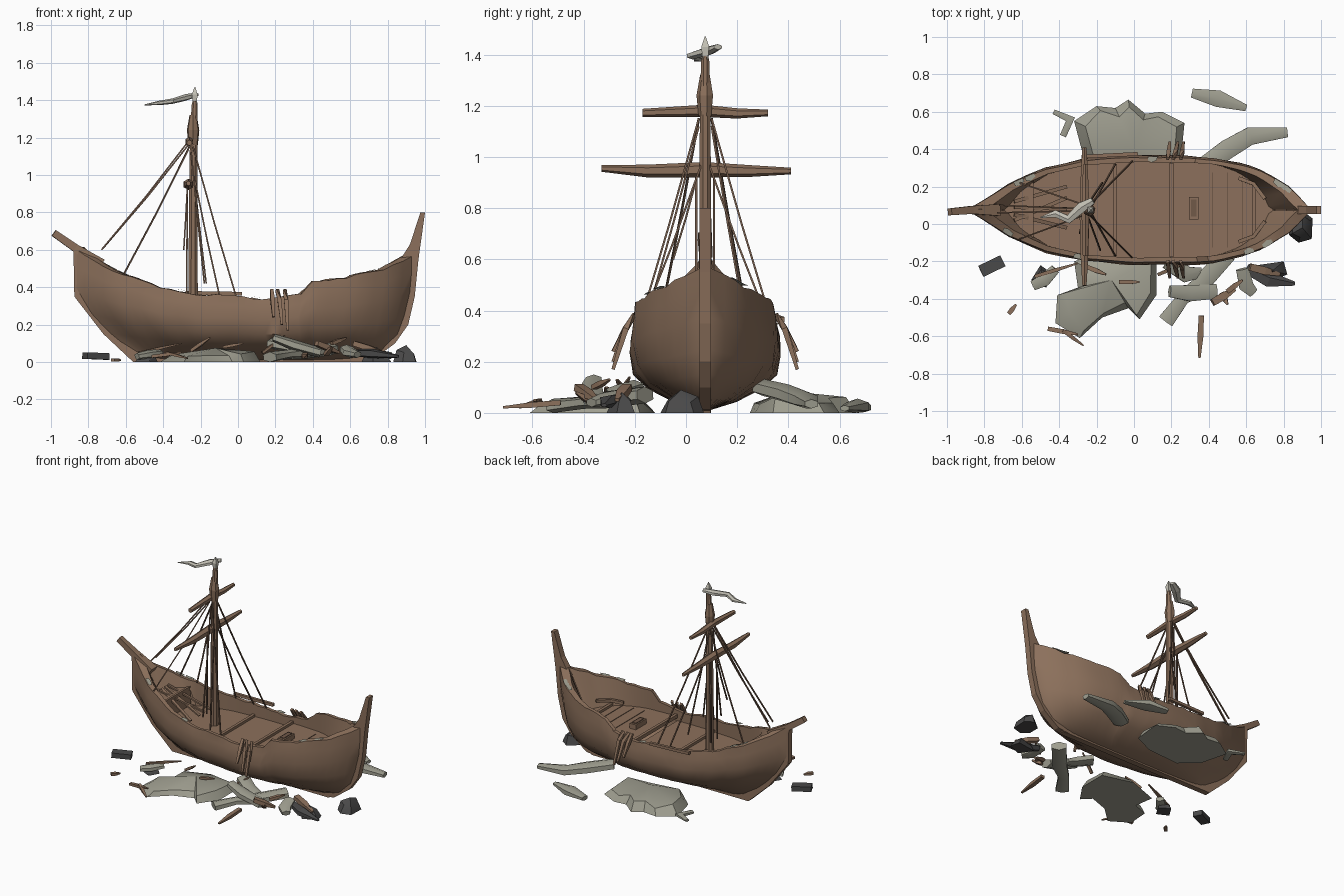
import bpy, bmesh, math, random
from mathutils import Vector

if "Cube" in bpy.data.objects:
    bpy.data.objects.remove(bpy.data.objects["Cube"])

random.seed(4)
CY = 0.075  # ship centre line


def mat(name, c):
    m = bpy.data.materials.new(name)
    m.diffuse_color = (*c, 1)
    m.use_nodes = True
    m.node_tree.nodes["Principled BSDF"].inputs["Base Color"].default_value = m.diffuse_color
    return m


WOOD = mat("weathered wood", (0.262, 0.163, 0.106))
SPAR = mat("dark spar wood", (0.165, 0.1, 0.066))
STONE = mat("pale grey stone", (0.35, 0.345, 0.28))
DARK = mat("dark rock", (0.068, 0.067, 0.067))
CLOTH = mat("pale cloth", (0.56, 0.54, 0.47))


def make(name, verts, faces, m, smooth=None):
    me = bpy.data.meshes.new(name)
    me.from_pydata([tuple(v) for v in verts], [], faces)
    bm = bmesh.new()
    bm.from_mesh(me)
    bmesh.ops.remove_doubles(bm, verts=bm.verts, dist=1e-5)
    bmesh.ops.recalc_face_normals(bm, faces=bm.faces)
    bm.to_mesh(me)
    bm.free()
    me.materials.append(m)
    ob = bpy.data.objects.new(name, me)
    bpy.context.collection.objects.link(ob)
    if smooth:
        bpy.ops.object.select_all(action='DESELECT')
        bpy.context.view_layer.objects.active = ob
        ob.select_set(True)
        bpy.ops.object.shade_smooth_by_angle(angle=math.radians(smooth))
    return ob


def lerp_table(tab, x):
    if x <= tab[0][0]:
        return tab[0][1]
    for (a, p), (b, q) in zip(tab, tab[1:]):
        if x <= b:
            return p + (q - p) * (x - a) / (b - a)
    return tab[-1][1]


def tube(name, pts, radii, m, sides=6, flat=1.0, smooth=None):
    """Tapered tube along a path; flat squashes it vertically."""
    pts = [Vector(p) for p in pts]
    if isinstance(radii, (int, float)):
        radii = [radii] * len(pts)
    verts, faces, n = [], [], len(pts)
    for i, p in enumerate(pts):
        d = (pts[min(i + 1, n - 1)] - pts[max(i - 1, 0)]).normalized()
        ref = Vector((1, 0, 0)) if abs(d.z) > 0.9 else Vector((0, 0, 1))
        s = d.cross(ref).normalized()
        u = s.cross(d)
        for k in range(sides):
            a = 2 * math.pi * (k + 0.5) / sides
            v = p + radii[i] * (math.cos(a) * s + flat * math.sin(a) * u)
            v.z = max(v.z, 0)
            verts.append(v)
    for i in range(n - 1):
        for k in range(sides):
            a, b = i * sides + k, i * sides + (k + 1) % sides
            faces.append((a, b, b + sides, a + sides))
    faces += [tuple(range(sides)), tuple(range((n - 1) * sides, n * sides))]
    return make(name, verts, faces, m, smooth)


def box(name, c, size, m, rot=0.0, tilt=0.0):
    bm = bmesh.new()
    bmesh.ops.create_cube(bm, size=1)
    me = bpy.data.meshes.new(name)
    bm.to_mesh(me)
    bm.free()
    me.materials.append(m)
    ob = bpy.data.objects.new(name, me)
    ob.location, ob.scale, ob.rotation_euler = c, size, (0, tilt, rot)
    bpy.context.collection.objects.link(ob)
    return ob


def profile(name, pts, half, m):
    """Side outline in x/z, thickened across the centre line."""
    n = len(pts)
    v = [(x, CY + s * half, z) for s in (-1, 1) for x, z in pts]
    f = [tuple(range(n)), tuple(range(n, 2 * n))]
    f += [(i, (i + 1) % n, (i + 1) % n + n, i + n) for i in range(n)]
    return make(name, v, f, m)


def mound(name, outline, peak, h, m, k0=.2, k1=.4):
    """Faceted slab: ground outline, raised shoulder and peak."""
    n = len(outline)
    v = [(x, y, 0) for x, y in outline]
    for x, y in outline:
        k = random.uniform(k0, k1)
        v.append((x + (peak[0] - x) * k, y + (peak[1] - y) * k, h * random.uniform(0.4, 0.75)))
    v.append((*peak, h))
    f = [tuple(range(n))]
    for i in range(n):
        j = (i + 1) % n
        f += [(i, j, j + n, i + n), (i + n, j + n, 2 * n)]
    return make(name, v, f, m, 35)


# --- hull lofted from side curves ---
WIDTH = [(-.87, .015), (-.8, .055), (-.67, .14), (-.58, .18), (-.47, .225), (-.26, .272), (0, .288),
         (.3, .285), (.45, .275), (.6, .242), (.7, .205), (.83, .125), (.9, .055), (.93, .02)]
SHEER = [(-.87, .61), (-.75, .53), (-.6, .46), (-.4, .395), (-.2, .36), (0, .35), (.15, .335), (.33, .36),
         (.4, .43), (.6, .455), (.8, .5), (.93, .56)]
# level, relative width, bow x, stern x
LEVELS = [(0, .06, -.55, .68), (.1, .42, -.60, .79), (.25, .76, -.70, .86), (.42, .96, -.79, .89),
          (.65, 1.02, -.87, .92), (.85, 1.0, -.87, .93), (1, .97, -.87, .93)]


def deck_z(x):
    return 0.40 if x < -.55 else (0.27 if x < .2 else 0.30)


stations = sorted([-.87 + 1.8 * i / 36 for i in range(37)] + [.34, .4])
NS = len(stations)
rows = len(LEVELS) + 2
verts, faces = [], []
for side in (-1, 1):
    base = len(verts)
    for x0 in stations:
        s = (x0 + .87) / 1.8
        w, top = lerp_table(WIDTH, x0), lerp_table(SHEER, x0)
        top += random.uniform(-.007, .007)
        for t, f, xl, xr in LEVELS:
            dent = 1 + .04 * math.sin(11 * x0 + 8 * t + side) * math.sin(9 * t + 5 * x0) * (1 - .6 * t)
            verts.append((xl + (xr - xl) * s, CY + side * w * f * dent, .01 + (top - .01) * t))
        wi = max(w - .032, .002)
        end = max(abs(x0) - .45, 0)  # inner wall leans in towards the ends
        verts.append((x0 * (.98 - .08 * end), CY + side * wi, top))
        verts.append((x0 * (.98 - .4 * end), CY + side * max(wi - .06 * end, .002), min(deck_z(x0), top) - .02))
    for i in range(NS - 1):
        for r in range(rows - 1):
            a = base + i * rows + r
            faces.append((a, a + rows, a + rows + 1, a + 1))
half = NS * rows
for i in range(NS - 1):  # keel strip
    faces.append((i * rows, (i + 1) * rows, half + (i + 1) * rows, half + i * rows))
for i in (0, NS - 1):  # close the ends
    for r in range(len(LEVELS) - 1):
        a = i * rows + r
        faces.append((a, a + 1, half + a + 1, half + a))
hull = make("hull", verts, faces, WOOD, 40)

# lichen patches on top of the rail
for x0, side in [(-.62, 1), (-.56, 1), (-.68, -1), (-.3, -1), (.62, -1), (.72, -1), (.82, 1), (.78, 1), (.1, 1)]:
    pts = []
    for x, k in ((x0 - .025, .7), (x0, 1), (x0 + .025, .6)):
        w, z = lerp_table(WIDTH, x), lerp_table(SHEER, x) + .008
        pts += [(x, CY + side * (w - .002), z), (x * .985, CY + side * (w - .032 * k), z)]
    make("rail_lichen", pts, [(0, 1, 3, 2), (2, 3, 5, 4)], STONE)

# decks, one per height
for name, a, b in (("bow_deck", -.8, -.56), ("main_deck", -.58, .2), ("stern_deck", .2, .84)):
    v, n = [], 12
    z = deck_z((a + b) / 2)
    for i in range(n + 1):
        x = a + (b - a) * i / n
        w = max(lerp_table(WIDTH, x) - .026, .004)
        v += [(x * .97, CY - w, z), (x * .97, CY + w, z)]
    make(name, v, [(2 * i, 2 * i + 1, 2 * i + 3, 2 * i + 2) for i in range(n)], WOOD)
# deck steps, beams and hatch
box("bow_step", (-.545, CY, .335), (.015, .32, .14), WOOD)
for x in (-.1, .2, .64):
    w = lerp_table(WIDTH, x) - .035
    box("deck_beam", (x, CY, deck_z(x + .01) + .005), (.02, 2 * w, .025), WOOD)
for x in (.42, .5, .58):
    box("plank_seam", (x, CY, .301), (.006, .4, .004), SPAR)
box("hatch", (.32, .085, .315), (.05, .12, .04), WOOD)
box("hatch_lid", (.32, .085, .337), (.03, .09, .006), SPAR)
for s in (-1, 1):
    tube("stern_bench", [(.56, CY + s * .17, .33), (.64, CY + s * .14, .34), (.7, CY + s * .06, .35)], .014, WOOD, 4)
for y0, y1 in ((-.02, .05), (.08, .09), (.2, .12), (.14, .02)):
    tube("broken_deck_plank", [(-.36, y0, .3), (-.64, y1, .43)], .014, WOOD, 4, .5)

# stern post, stem and keel
profile("stern_post", [(.62, 0), (.72, .012), (.84, .1), (.91, .2), (.945, .35), (.965, .55), (1.0, .8), (.975, .8),
                       (.92, .63), (.85, .52), (.87, .3), (.78, .1), (.62, .03)], .022, WOOD)
profile("stem", [(-.56, 0), (-.72, .15), (-.875, .35), (-.88, .61), (-.8, .55), (-.8, .36), (-.66, .16), (-.5, .03)],
        .02, WOOD)
profile("keel", [(-.56, 0), (.68, 0), (.68, .04), (-.52, .04)], .02, WOOD)
tube("bowsprit", [(-.985, CY - .01, .69), (-.87, CY, .61), (-.73, CY, .52)], [.026, .03, .045], WOOD, 4)

# mast, yards and top
MX = -.24
tube("mast", [(MX, CY, .25), (MX, CY, .7), (MX + .002, CY, 1.1), (MX + .008, CY, 1.37), (MX + .01, CY, 1.42)],
     [.028, .025, .023, .018, .008], WOOD, 8, 1, 40)
tube("mast_collar", [(MX, CY, 1.16), (MX, CY, 1.24), (MX, CY, 1.32)], [.026, .034, .02], WOOD, 7)
tube("lower_yard", [(-.265, -.33, .955), (-.265, -.15, .945), (-.265, .07, .95), (-.265, .25, .945), (-.265, .41, .945)],
     [.013, .025, .03, .023, .013], WOOD, 6)
tube("upper_yard", [(-.26, -.17, 1.172), (-.26, .07, 1.18), (-.26, .2, 1.17), (-.26, .32, 1.172)],
     [.016, .024, .02, .013], WOOD, 6)
tube("mast_tip", [(-.23, CY, 1.38), (-.232, CY, 1.43), (-.23, CY, 1.47)], [.014, .022, .003], CLOTH, 4)
tube("pennant", [(-.22, .125, 1.43), (-.28, .09, 1.415), (-.35, .025, 1.395), (-.42, .055, 1.385), (-.5, .035, 1.375)],
     [.02, .032, .026, .022, .004], CLOTH, 6, .55)

# rigging lines: start, end
for a, b in [((-.25, .07, 1.2), (-.73, .06, .6)), ((-.25, .08, 1.18), (-.72, .1, .61)), ((-.26, .05, 1.15), (-.61, -.08, .47)),
             ((-.26, .1, 1.15), (-.61, .22, .47)), ((-.24, .05, 1.15), (-.01, -.18, .35)), ((-.24, .1, 1.15), (-.01, .335, .35)),
             ((-.23, .06, .97), (-.1, -.17, .36)), ((-.23, .09, .97), (-.1, .32, .36)), ((-.27, .05, .95), (-.29, -.05, .6)),
             ((-.25, .1, 1.12), (-.17, .22, .42)), ((-.25, .05, 1.12), (-.18, -.14, .42))]:
    mid = [(p + q) / 2 for p, q in zip(a, b)]
    mid[2] -= .012
    tube("rigging_line", [a, mid, b], .0055, SPAR, 4)
for y in (.04, .11):
    tube("mast_rope", [(-.27, y, .95), (-.275, y, .35)], .006, SPAR, 4)

# broken timbers hanging on both sides
for s in (-1, 1):
    for x, dx, l in ((.18, .01, .13), (.21, .025, .17), (.25, .015, .2)):
        tube("hanging_timber", [(x, CY + s * .275, .385), (x + dx * .5, CY + s * .31, .33), (x + dx, CY + s * .36, .37 - l)],
             [.012, .016, .009], WOOD, 4)
tube("rail_splinter", [(-.28, .36, .37), (.02, .375, .365)], .014, WOOD, 4)

# stone slabs around the hull
mound("back_slab", [(-.32, .55), (-.2, .63), (-.1, .62), (-.03, .665), (.06, .59), (.15, .6), (.27, .54), (.25, .34),
                    (.1, .27), (-.15, .25), (-.27, .36)], (.0, .4), .085, STONE, .1, .22)
mound("front_slab", [(-.41, -.38), (-.42, -.53), (-.29, -.61), (-.17, -.5), (-.03, -.45), (.03, -.51), (.12, -.38),
                     (.12, -.18), (-.1, -.12), (-.32, -.2), (-.3, -.34)], (-.12, -.3), .075, STONE, .1, .25)
for pts, r in [([(.36, .3, .1), (.5, .4, .075), (.62, .47, .05), (.82, .49, .035)], [.055, .06, .055, .03]),
               ([(.31, .7, .02), (.45, .67, .025), (.6, .62, .018)], [.028, .052, .02]),
               ([(-.43, .6, .02), (-.34, .56, .02), (-.38, .47, .02)], [.015, .03, .02]),
               ([(.5, -.16, .07), (.36, -.32, .05), (.26, -.4, .04), (.17, -.52, .025)], [.055, .055, .04, .05]),
               ([(.19, -.36, .13), (.3, -.37, .09), (.44, -.36, .05)], [.035, .05, .045]),
               ([(.18, -.2, .1), (.28, -.27, .08), (.36, -.26, .05)], [.05, .05, .03]),
               ([(.58, -.24, .07), (.6, -.33, .05), (.64, -.37, .04)], [.04, .045, .03]),
               ([(-.54, -.33, .03), (-.48, -.3, .04), (-.42, -.24, .05)], [.03, .04, .03])]:
    tube("stone_shard", pts, r, STONE, 6, .6, 50)

# wooden debris
for a, b, r in [((.42, -.42, .1), (.54, -.35, .05), .03), ((.47, -.37, .04), (.5, -.43, .08), .02),
                ((.5, -.36, .1), (.58, -.3, .13), .02), ((.36, -.49, .04), (.35, -.715, .022), .022),
                ((-.46, -.56, .03), (-.3, -.59, .05), .018), ((-.38, -.57, .05), (-.27, -.65, .02), .014),
                ((-.67, -.48, .012), (-.63, -.43, .01), .018), ((-.53, -.28, .05), (-.3, -.21, .1), .014),
                ((-.08, -.31, .08), (.03, -.31, .1), .016), ((-.25, -.23, .06), (-.15, -.27, .13), .018),
                ((.62, -.23, .1), (.78, -.27, .05), .03), ((.13, -.27, .05), (.25, -.22, .14), .014)]:
    mid = [(p + q) / 2 for p, q in zip(a, b)]
    tube("timber_debris", [a, mid, b], [r * .9, r, r * .4], WOOD, 4, .7)

# dark rocks
mound("stern_rock", [(.83, .02), (.83, -.06), (.88, -.1), (.95, -.08), (.955, .03), (.9, .07)], (.9, -.02), .09, DARK)
box("dark_block", (-.76, -.225, .032), (.13, .065, .035), DARK, .45, .04)
tube("dark_shard", [(.6, -.24, .05), (.72, -.3, .045), (.86, -.32, .03)], [.03, .045, .012], DARK, 5, .6)
mound("small_dark_rock", [(.66, -.22), (.72, -.31), (.82, -.27), (.8, -.2)], (.74, -.25), .08, DARK)
mound("bow_dark_rock", [(-.55, -.3), (-.47, -.34), (-.43, -.27), (-.5, -.22)], (-.49, -.28), .05, DARK)
